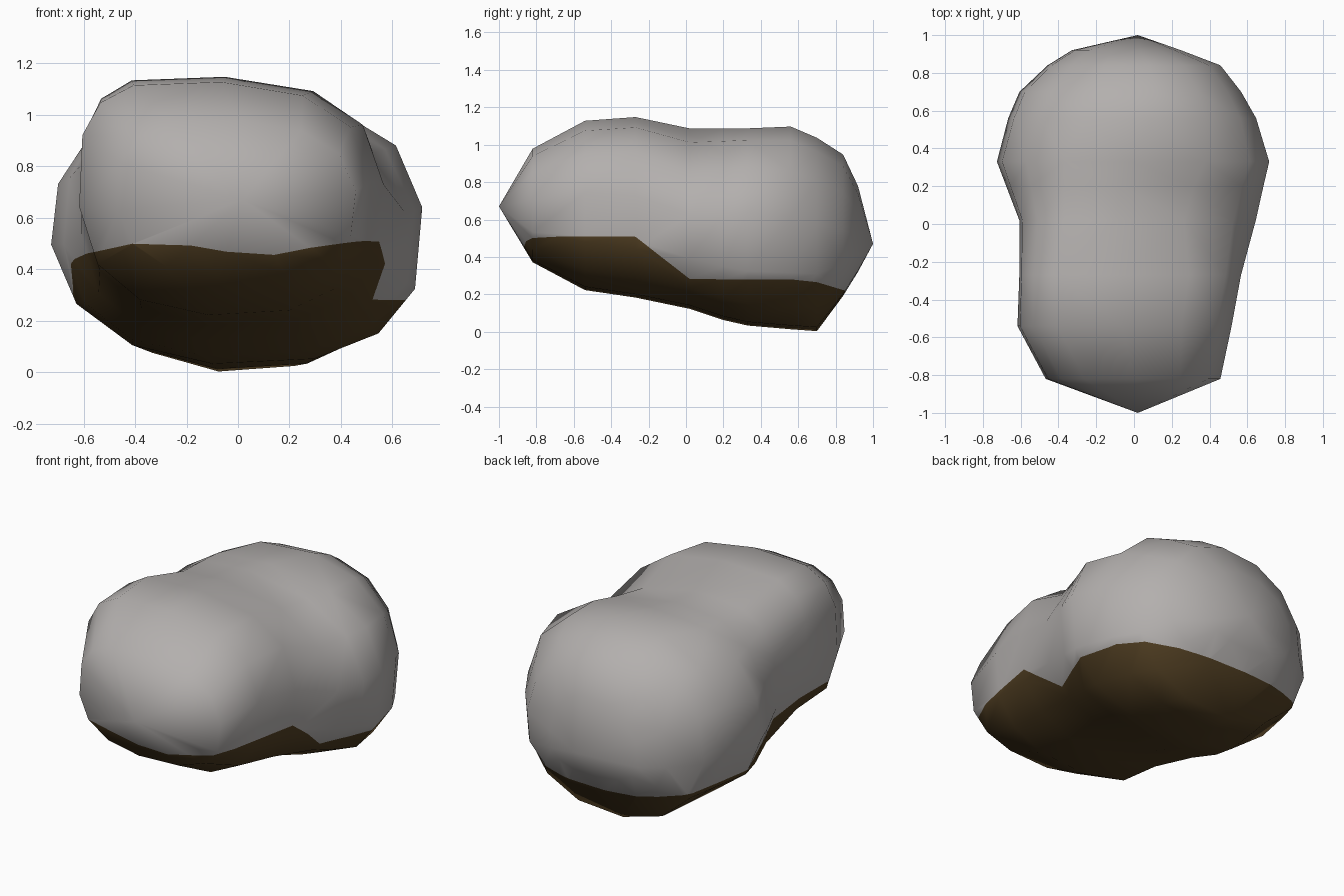
import bpy
import bmesh
from math import cos, sin, tau

old = bpy.data.objects.get("Cube")
if old:
    bpy.data.objects.remove(old)


def material(name, colour):
    mat = bpy.data.materials.new(name)
    mat.use_nodes = True
    mat.diffuse_color = colour
    mat.node_tree.nodes["Principled BSDF"].inputs["Base Color"].default_value = colour
    return mat


# Cross-sections from front to back: y, crown x, bottom z, top z,
# then for the left and right halves: edge x, widest z, squareness above and below
SECTIONS = [
    (-.82, -.1, .37, .98, (-.47, .68, 2.7, 2.4), (.46, .64, 2.6, 2.4)),
    (-.54, -.22, .22, 1.13, (-.62, .74, 2.9, 2.6), (.52, .64, 2.8, 2.3)),
    (-.27, -.24, .18, 1.15, (-.61, .74, 2.9, 2.6), (.57, .6, 3.0, 2.3)),
    (.02, -.2, .12, 1.09, (-.61, .64, 2.5, 2.8), (.65, .56, 2.1, 2.3)),
    (.2, -.22, .06, 1.09, (-.68, .59, 2.0, 2.5), (.69, .54, 2.4, 2.4)),
    (.33, -.2, .03, 1.09, (-.73, .57, 1.9, 2.2), (.72, .53, 2.7, 2.5)),
    (.56, 0, .01, 1.1, (-.67, .55, 2.2, 2.1), (.65, .53, 2.3, 2.5)),
    (.7, .04, 0, 1.04, (-.61, .52, 2.3, 2.1), (.57, .5, 2.2, 2.3)),
    (.84, .02, .19, .95, (-.46, .49, 2.2, 2.2), (.46, .48, 2.2, 2.4)),
    (.92, 0, .32, .78, (-.33, .47, 2.2, 2.4), (.25, .47, 2.2, 2.4)),
]
SIDES = 14


def power(value, n):
    return abs(value) ** (2 / n) * (1 if value > 0 else -1)


def ring(bm, y, crown, bottom, top, left_half, right_half):
    verts = []
    for i in range(SIDES):
        c, s = cos(tau * (i + .25) / SIDES), sin(tau * (i + .25) / SIDES)
        edge, wide, above, below = right_half if c > 0 else left_half
        n = above if s > 0 else below
        mid = crown if s > 0 else 0
        x = mid + abs(power(c, n)) * (edge - mid)
        z = wide + power(s, n) * (top - wide if s > 0 else wide - bottom)
        verts.append(bm.verts.new((x, y, z)))
    return verts


def soil_height(p):
    # High and wavy around the front, stepping down to the back
    t = min(max((p.y + .3 * p.x + .06) / .24, 0), 1)
    step = t * t * (3 - 2 * t)
    wave = .03 * cos(tau * (p.x + .3) / .8) * (1 - step)
    return .48 + wave - .2 * step - .3 * max(p.y - .65, 0)


# Boulder body lofted through the sections, closed to a point at each end
bm = bmesh.new()
rings = [ring(bm, *section) for section in SECTIONS]
for a, b in zip(rings, rings[1:]):
    for i in range(SIDES):
        j = (i + 1) % SIDES
        bm.faces.new((a[i], a[j], b[j], b[i]))
for tip, loop in (((.02, -1, .67), rings[0]), ((.02, 1, .47), rings[-1])):
    point = bm.verts.new(tip)
    for i in range(SIDES):
        bm.faces.new((point, loop[i], loop[(i + 1) % SIDES]))
bmesh.ops.triangulate(bm, faces=bm.faces[:])

# Cut the faces along the soil line
on_line = []
for edge in list(bm.edges):
    a, b = edge.verts
    da, db = (v.co.z - soil_height(v.co) for v in (a, b))
    if da * db < 0:
        on_line.append(bmesh.utils.edge_split(edge, a, da / (da - db))[1])
bmesh.ops.connect_verts(bm, verts=on_line)
bmesh.ops.recalc_face_normals(bm, faces=bm.faces[:])
for face in bm.faces:
    face.smooth = True
    centre = face.calc_center_median()
    face.material_index = int(centre.z < soil_height(centre))

mesh = bpy.data.meshes.new("boulder")
bm.to_mesh(mesh)
bm.free()
mesh.materials.append(material("stone grey", (.45, .43, .42, 1)))
mesh.materials.append(material("soil brown", (.08, .048, .016, 1)))
boulder = bpy.data.objects.new("boulder", mesh)
bpy.context.collection.objects.link(boulder)
